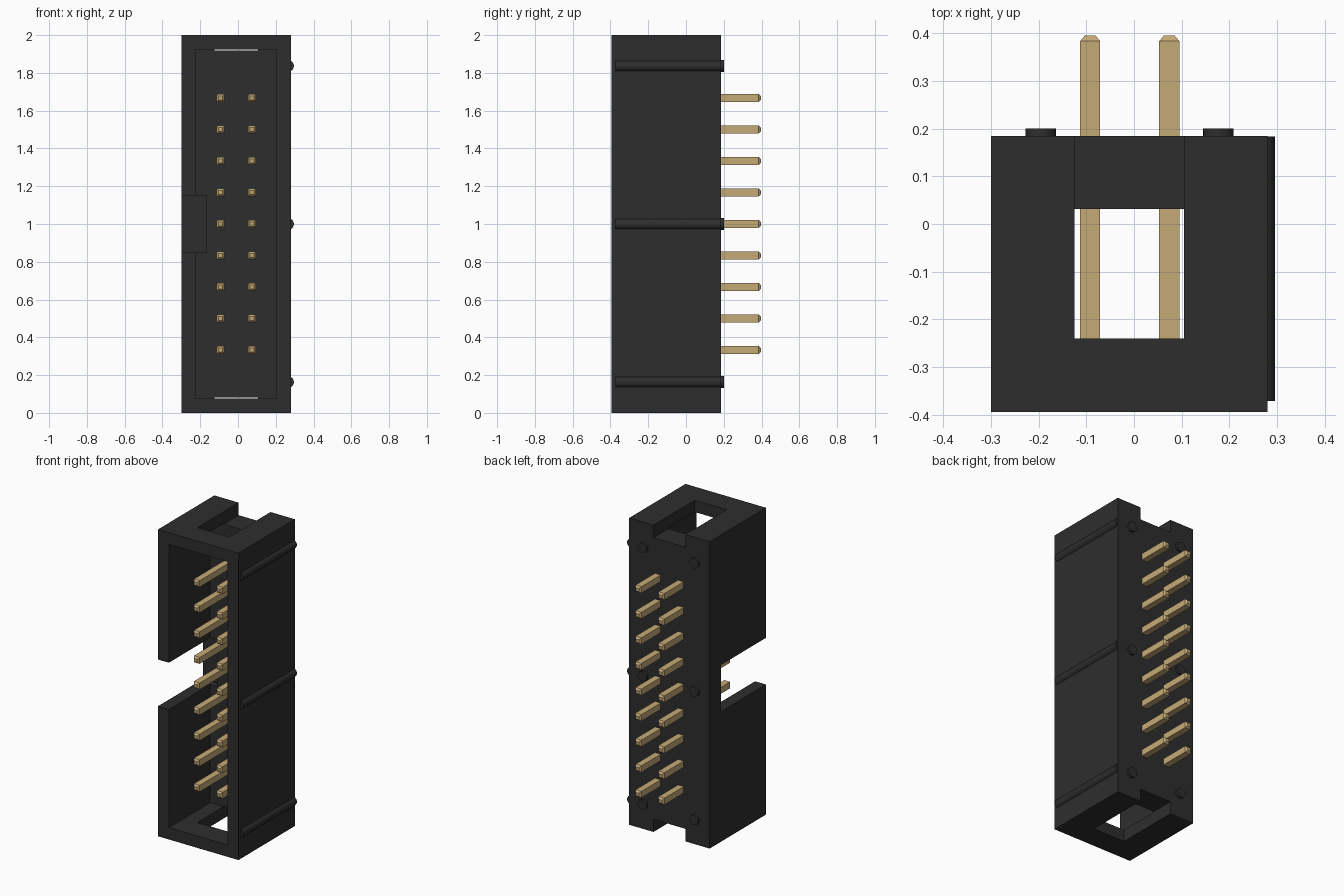
import bpy
import bmesh
import math
from mathutils import Matrix

cube = bpy.data.objects.get("Cube")
if cube:
    bpy.data.objects.remove(cube, do_unlink=True)


def material(name, rgb):
    m = bpy.data.materials.new(name)
    m.use_nodes = True
    m.diffuse_color = (*rgb, 1)
    bsdf = m.node_tree.nodes["Principled BSDF"]
    bsdf.inputs["Base Color"].default_value = (*rgb, 1)
    bsdf.inputs["Roughness"].default_value = 0.6
    return m


black = material("black plastic", (0.027, 0.027, 0.027))
gold = material("pale gold", (0.56, 0.40, 0.18))


def add_object(name, bm, mat):
    bmesh.ops.recalc_face_normals(bm, faces=bm.faces[:])
    me = bpy.data.meshes.new(name)
    bm.to_mesh(me)
    bm.free()
    me.materials.append(mat)
    ob = bpy.data.objects.new(name, me)
    bpy.context.scene.collection.objects.link(ob)
    return ob


def box(name, x, y, z, mat=black):
    bm = bmesh.new()
    size = Matrix.Diagonal((x[1] - x[0], y[1] - y[0], z[1] - z[0], 1))
    centre = Matrix.Translation((sum(x) / 2, sum(y) / 2, sum(z) / 2))
    bmesh.ops.create_cube(bm, size=1, matrix=centre @ size)
    return add_object(name, bm, mat)


def rod(name, x, z, y0, y1, radius):
    """Round rod running along y."""
    bm = bmesh.new()
    place = Matrix.Translation((x, (y0 + y1) / 2, z)) @ Matrix.Rotation(math.pi / 2, 4, 'X')
    bmesh.ops.create_cone(bm, cap_ends=True, segments=24, radius1=radius,
                          radius2=radius, depth=y1 - y0, matrix=place)
    ob = add_object(name, bm, black)
    bpy.ops.object.select_all(action='DESELECT')
    bpy.context.view_layer.objects.active = ob
    ob.select_set(True)
    bpy.ops.object.shade_smooth_by_angle(angle=math.radians(40))
    return ob


def pin(name, x, z):
    """Square pin along y with chamfered tips."""
    bm = bmesh.new()
    rings = []
    for y, h in ((-0.305, 0.011), (-0.293, 0.021), (0.384, 0.021), (0.396, 0.011)):
        rings.append([bm.verts.new((x + sx * h, y, z + sz * h))
                      for sx, sz in ((-1, -1), (1, -1), (1, 1), (-1, 1))])
    for a, b in zip(rings, rings[1:]):
        for i in range(4):
            j = (i + 1) % 4
            bm.faces.new((a[i], a[j], b[j], b[i]))
    bm.faces.new(rings[0])
    bm.faces.new(rings[-1])
    return add_object(name, bm, gold)


# Housing: a block with a cavity, open slots at both ends and a key notch
housing = box("housing", (-0.30, 0.28), (-0.395, 0.185), (0, 2))
cutters = [
    box("cavity_cutter", (-0.222, 0.20), (-0.5, 0.031), (0.077, 1.923)),
    box("top_slot_cutter", (-0.125, 0.105), (-0.24, 0.3), (1.918, 2.1)),
    box("bottom_slot_cutter", (-0.125, 0.105), (-0.24, 0.3), (-0.1, 0.082)),
    box("key_notch_cutter", (-0.4, -0.168), (-0.5, 0.07), (0.848, 1.152)),
]
bpy.context.view_layer.objects.active = housing
for cutter in cutters:
    cutter.hide_render = True
    mod = housing.modifiers.new(cutter.name, 'BOOLEAN')
    mod.operation = 'DIFFERENCE'
    mod.solver = 'EXACT'
    mod.object = cutter
    bpy.ops.object.modifier_apply(modifier=mod.name)
    bpy.data.objects.remove(cutter, do_unlink=True)

# Side ribs and rear stand-off bumps
for i, z in enumerate((0.163, 1.0, 1.837), 1):
    rod(f"side_rib_{i}", 0.266, z, -0.372, 0.184, 0.03)
    for side, x in (("right", -0.196), ("left", 0.177)):
        rod(f"rear_bump_{side}_{i}", x, z, 0.15, 0.20, 0.032)

# Two columns of nine contact pins
for row in range(9):
    for side, x in (("right", -0.092), ("left", 0.074)):
        pin(f"contact_pin_{side}_{row + 1}", x, 0.333 + row * 0.1668)
